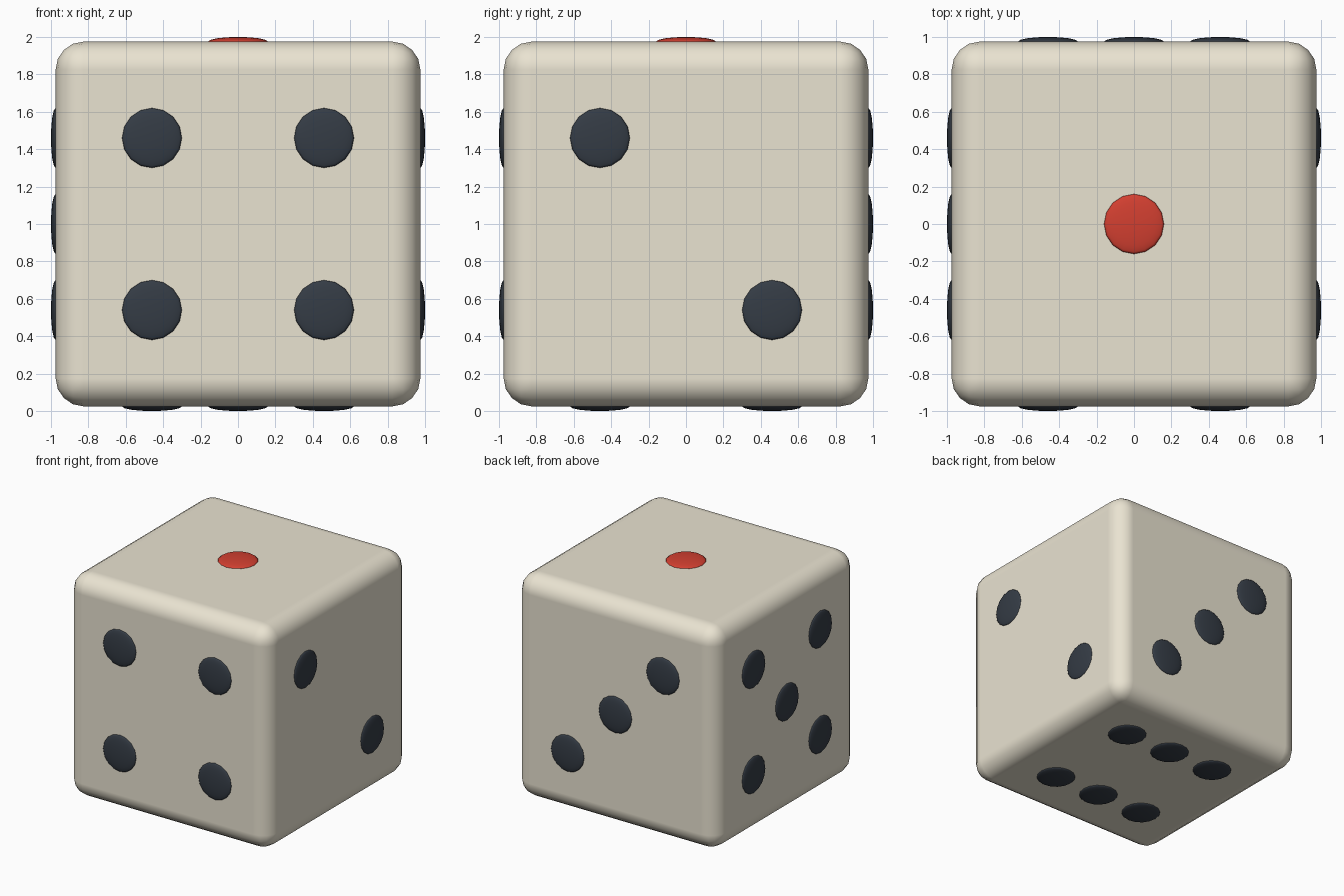
import bpy
from math import pi
from mathutils import Euler, Vector

if "Cube" in bpy.data.objects:
    bpy.data.objects.remove(bpy.data.objects["Cube"])

HALF = 0.975          # half width of the body
P = 0.46              # pip offset from the face centre
CENTRE = Vector((0, 0, 1))


def material(name, rgb):
    m = bpy.data.materials.new(name)
    m.diffuse_color = (*rgb, 1)
    m.use_nodes = True
    m.node_tree.nodes["Principled BSDF"].inputs["Base Color"].default_value = m.diffuse_color
    return m


ivory = material("ivory", (0.82, 0.77, 0.64))
dark = material("dark", (0.035, 0.045, 0.06))
red = material("red", (0.65, 0.05, 0.03))

# Body: cube with rounded edges
bpy.ops.mesh.primitive_cube_add(size=2 * HALF, location=CENTRE)
body = bpy.context.object
body.name = "die_body"
body.data.materials.append(ivory)
bevel = body.modifiers.new("rounded_edges", 'BEVEL')
bevel.width = 0.15
bevel.segments = 4
bevel.harden_normals = True
bpy.ops.object.shade_smooth()


# Pip: flattened sphere sitting half out of a face
def pip(name, rot, u, v, mat):
    turn = Euler(rot)
    loc = CENTRE + turn.to_matrix() @ Vector((u, v, HALF))
    bpy.ops.mesh.primitive_uv_sphere_add(segments=16, ring_count=8, radius=1,
                                         location=loc, rotation=turn)
    ob = bpy.context.object
    ob.name = name
    ob.scale = (0.16, 0.16, 0.025)
    ob.data.materials.append(mat)
    bpy.ops.object.shade_smooth()


# Pip layouts as seen facing each side (u right, v up)
corners = [(-P, -P), (P, -P), (-P, P), (P, P)]
faces = {
    "top": ((0, 0, 0), [(0, 0)], red),
    "right": ((pi / 2, 0, pi / 2), [(-P, P), (P, -P)], dark),
    "back": ((pi / 2, 0, pi), [(-P, -P), (0, 0), (P, P)], dark),
    "front": ((pi / 2, 0, 0), corners, dark),
    "left": ((pi / 2, 0, -pi / 2), corners + [(0, 0)], dark),
    "bottom": ((pi, 0, 0), corners + [(0, -P), (0, P)], dark),
}
for side, (rot, spots, mat) in faces.items():
    for i, (u, v) in enumerate(spots, 1):
        pip(f"{side}_pip_{i}", rot, u, v, mat)
